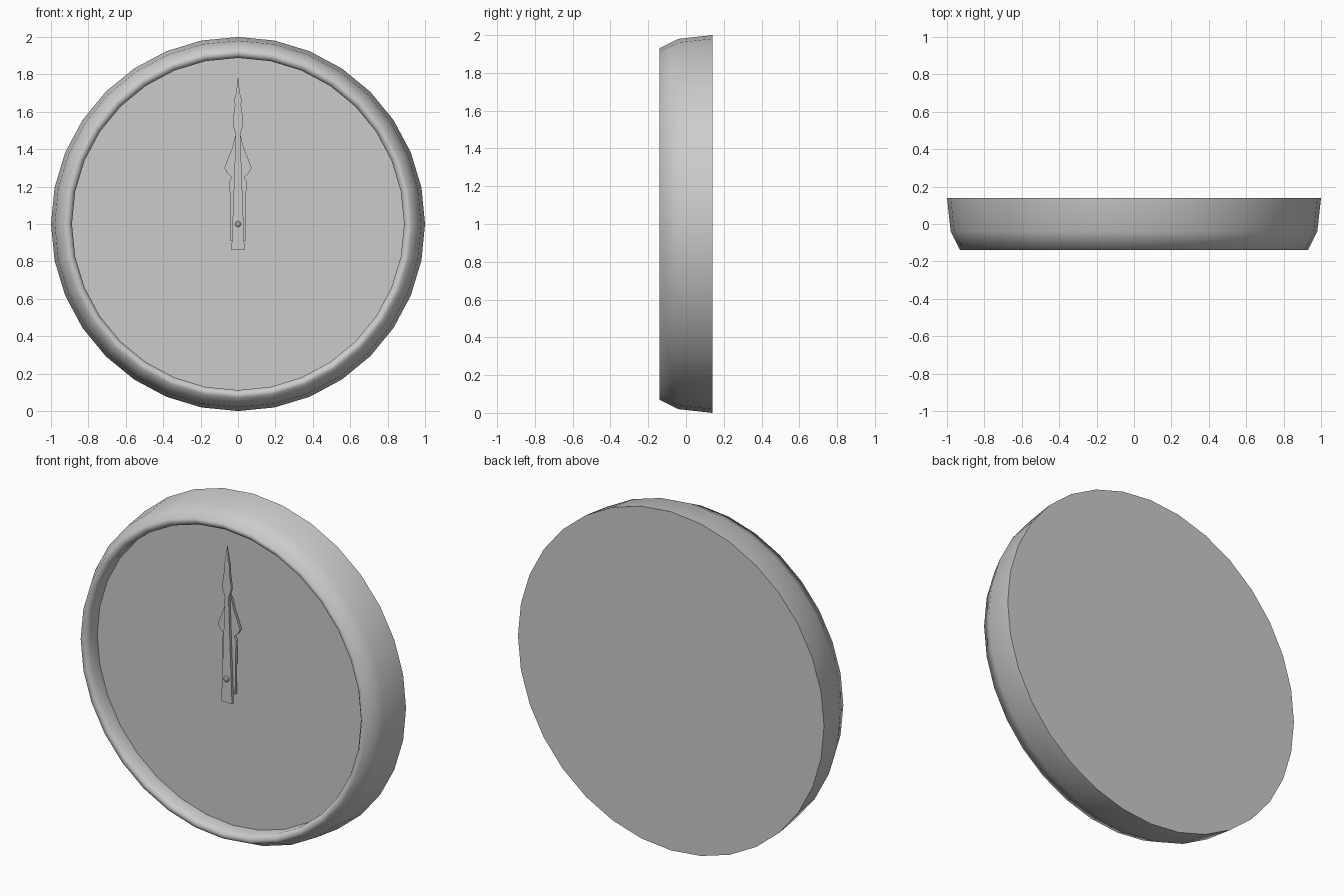
import bpy, bmesh, math

if "Cube" in bpy.data.objects:
    bpy.data.objects.remove(bpy.data.objects["Cube"])

SEG = 32
CZ = 1.0  # height of the dial centre


def finish(name, bm, angle=None):
    bmesh.ops.recalc_face_normals(bm, faces=bm.faces)
    me = bpy.data.meshes.new(name)
    bm.to_mesh(me)
    bm.free()
    ob = bpy.data.objects.new(name, me)
    bpy.context.collection.objects.link(ob)
    if angle:
        bpy.ops.object.select_all(action='DESELECT')
        bpy.context.view_layer.objects.active = ob
        ob.select_set(True)
        bpy.ops.object.shade_smooth_by_angle(angle=math.radians(angle))
    return ob


def lathe(name, profile, seg, cz, angle):
    """Spin (radius, y) points about the y axis and cap both ends."""
    bm = bmesh.new()
    rings = []
    for r, y in profile:
        rings.append([bm.verts.new((r * math.sin(2 * math.pi * i / seg), y,
                                    cz + r * math.cos(2 * math.pi * i / seg)))
                      for i in range(seg)])
    for a, b in zip(rings, rings[1:]):
        for i in range(seg):
            j = (i + 1) % seg
            bm.faces.new((a[i], a[j], b[j], b[i]))
    bm.faces.new(rings[0])
    bm.faces.new(rings[-1])
    return finish(name, bm, angle)


def hand(name, half, tip, front, back):
    """Flat pointer from a half outline (half width, z), mirrored in x."""
    bm = bmesh.new()
    rows = [[bm.verts.new((sx * w, y, z)) for sx, y in
             ((-1, front), (1, front), (1, back), (-1, back))] for w, z in half]
    for a, b in zip(rows, rows[1:]):
        for i in range(4):
            j = (i + 1) % 4
            bm.faces.new((a[i], a[j], b[j], b[i]))
    bm.faces.new(rows[0])
    top = bm.verts.new((0, (front + back) / 2, tip))
    for i in range(4):
        bm.faces.new((rows[-1][i], rows[-1][(i + 1) % 4], top))
    return finish(name, bm, 30)


# Case: back plate, side wall, rounded bezel, inner wall and dial face
lathe("clock_case", [(1.0, 0.14), (0.98, -0.04), (0.93, -0.14), (0.905, -0.14),
                     (0.888, -0.12), (0.888, -0.045)], SEG, CZ, 70)

# Hour hand, behind
hand("hour_hand", [(0.04, 0.91), (0.045, 1.23), (0.033, 1.25), (0.055, 1.27),
                   (0.073, 1.30), (0.03, 1.41), (0.015, 1.47)], 1.51, -0.084, -0.068)

# Minute hand, in front
hand("minute_hand", [(0.035, 0.86), (0.022, 1.2), (0.012, 1.48), (0.028, 1.53),
                     (0.027, 1.56), (0.017, 1.63), (0.018, 1.67), (0.01, 1.70)],
     1.79, -0.106, -0.09)

# Centre pin
lathe("centre_pin", [(0.016, -0.04), (0.016, -0.112), (0.01, -0.117)], 12, CZ, 40)
